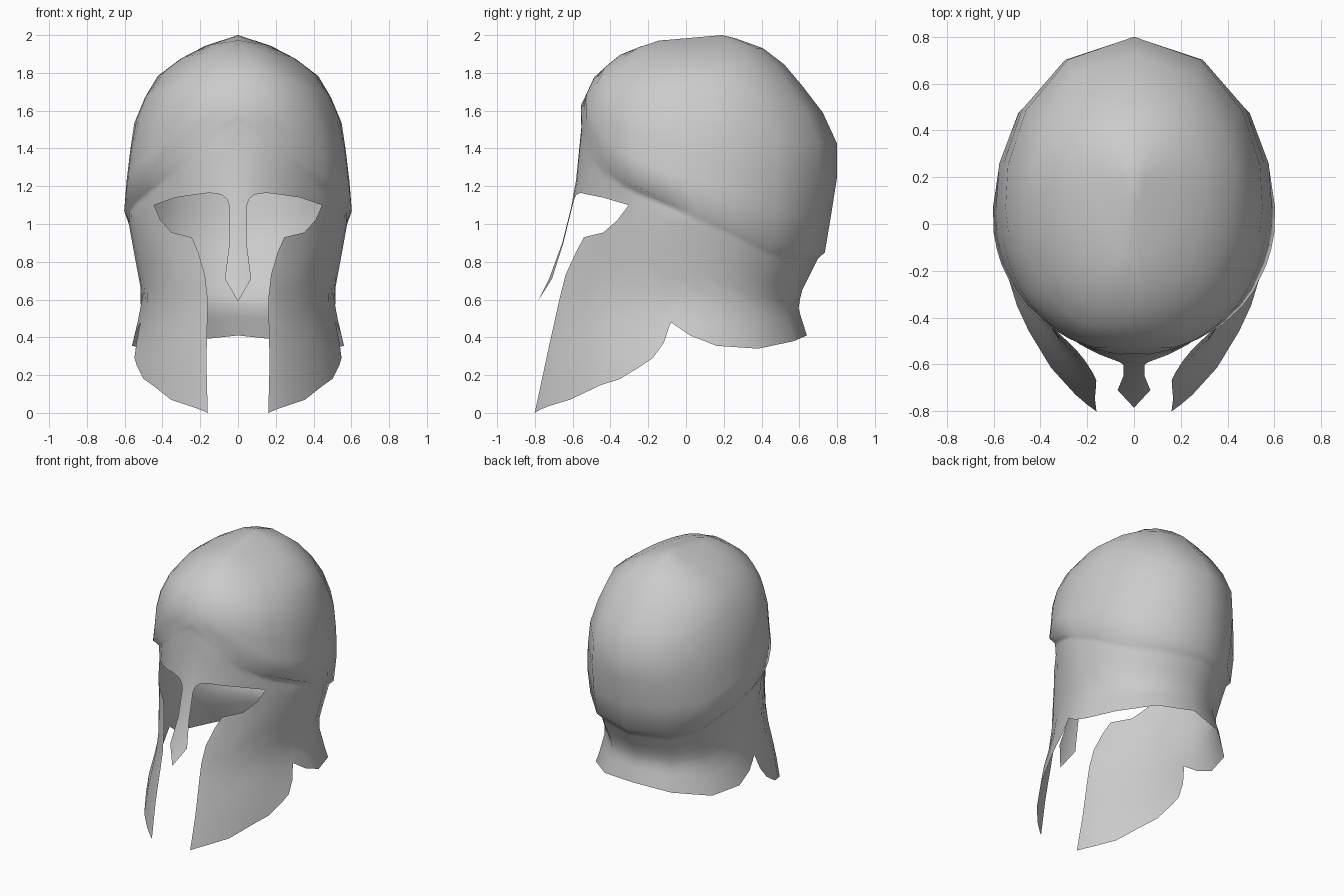
import bpy
import bmesh
from math import sin, cos, asin, degrees, radians, pi

if "Cube" in bpy.data.objects:
    bpy.data.objects.remove(bpy.data.objects["Cube"], do_unlink=True)


def lookup(table, value):
    """Linear interpolation through sorted (key, value) pairs."""
    if value <= table[0][0]:
        return table[0][1]
    for (k0, v0), (k1, v1) in zip(table, table[1:]):
        if value <= k1:
            return v0 + (v1 - v0) * (value - k0) / (k1 - k0)
    return table[-1][1]


# Horizontal section of each surface, by height
dome = dict(
    front=[(1.2, -.55), (1.42, -.545), (1.62, -.56), (1.79, -.48), (1.91, -.33), (1.97, -.15), (2, .19)],
    back=[(.85, .735), (.9, .745), (1.25, .8), (1.43, .8), (1.62, .71), (1.88, .49), (1.96, .36), (2, .19)],
    width=[(.85, .585), (1.1, .605), (1.52, .555), (1.76, .455), (1.92, .245), (2, 0)],
    centre=[(1.6, .07), (2, .19)],
    power=[(1, 2.3), (2, 2.2)])
guard = dict(
    front=[(0, -.855), (.4, -.78), (.6, -.74), (.73, -.71), (.9, -.655), (1.1, -.605), (1.2, -.585), (1.55, -.55)],
    back=[(.34, .66), (.41, .64), (.55, .595), (.64, .61), (.89, .735), (1.2, .78)],
    width=[(0, .63), (.29, .59), (.41, .55), (.6, .505), (.9, .56), (1.04, .585), (1.3, .57), (1.55, .545)],
    centre=[(0, .07), (2, .07)],
    power=[(1.1, 1.7), (1.5, 2.1)])

# Height of the raised crease around the head, by angle from the front
crease_line = [(0, 1.555), (31, 1.36), (53, 1.23), (90, 1.07), (127, .88), (140, .855), (180, .85)]


def surface(section, angle, z):
    """Point on a section; the angle runs from front (0) to back (180)."""
    front, back, width, centre, power = (
        lookup(section[k], z) for k in ("front", "back", "width", "centre", "power"))
    a = radians(angle)
    e = 2 / power if angle < 90 else 1
    x = width * max(sin(a), 0) ** e
    reach = abs(cos(a)) ** e
    y = centre + reach * ((front if angle < 90 else back) - centre)
    return (0 if x < 1e-5 else x, y, z)


def at_x(x, z):
    """Angle and height of a front point of the guard given by its x."""
    ratio = x / lookup(guard["width"], z)
    return degrees(asin(ratio ** (lookup(guard["power"], z) / 2))), z


def between(start, end, steps):
    """Guard points from one (angle, height) to another."""
    return [surface(guard, *(s + (e - s) * i / steps for s, e in zip(start, end)))
            for i in range(steps + 1)]


def sheet(bm, columns):
    """Quads between neighbouring columns of points."""
    grid = [[bm.verts.new(p) for p in column] for column in columns]
    for left, right in zip(grid, grid[1:]):
        for j in range(len(left) - 1):
            bm.faces.new((left[j], left[j + 1], right[j + 1], right[j]))


# Outlines: eye opening, side of the face, lower rim
eye_top = [at_x(*p) for p in [(0, 1.09), (.045, 1.09), (.058, 1.13), (.085, 1.155),
                              (.15, 1.165), (.23, 1.155), (.33, 1.14), (.445, 1.1)]]
eye_bottom = [at_x(*p) for p in [(.175, .73), (.21, .85), (.245, .93), (.35, .955), (.41, 1.02), (.445, 1.1)]]
cheek_rim = [at_x(*p) for p in [(.16, 0), (.2, .017), (.25, .035), (.355, .07), (.45, .145), (.5, .18)]]
side = [(58, 1.08), (70, 1.03), (76, 1), (82, .97), (90, .93), (105, .86), (125, .76), (150, .7), (180, .7)]
side_rim = [(66, .25), (70, .29), (74, .37), (76.5, .48), (85, .41), (99, .355), (122, .34), (150, .38), (180, .41)]
brow_angles = [0, 5, 8, 11, 18, 27, 38, 50]
angles = brow_angles + [a for a, z in side]

bm = bmesh.new()

# Skull dome, from the crease up to the crown
ROWS = 9
dome_columns = []
for a in angles:
    low = lookup(crease_line, a)
    dome_columns.append([surface(dome, a, low + (2 - low) * cos(pi / 2 * j / ROWS)) for j in range(ROWS + 1)])
sheet(bm, dome_columns)

# Brow and temple band, stepping in just under the crease
band = []
for a, end in zip(angles, eye_top + side):
    z = lookup(crease_line, a)
    band.append([surface(dome, a, z)] + between((a, z - .035), end, 3))
sheet(bm, band)

# Cheek guards and neck guard
sheet(bm, [between(top, rim, 6) for top, rim in
           zip(eye_bottom + side, cheek_rim + side_rim)])

# Nose guard, bending forward to a point
nose = [[], []]
for half, z, push in [(.045, 1.09, 0), (.045, .9, 0), (.07, .71, .01), (0, .59, .043)]:
    for column, x in zip(nose, (0, half)):
        px, py, pz = surface(guard, *at_x(x, z))
        column.append((px, py - push, pz))
sheet(bm, nose)

bmesh.ops.remove_doubles(bm, verts=bm.verts, dist=.0005)
mesh = bpy.data.meshes.new("helmet_shell")
bm.to_mesh(mesh)
bm.free()
for face in mesh.polygons:
    face.use_smooth = True

shell = bpy.data.objects.new("helmet_shell", mesh)
bpy.context.collection.objects.link(shell)
mirror = shell.modifiers.new("mirror", "MIRROR")
mirror.use_clip = True

# Plain grey metal
grey = bpy.data.materials.new("light_grey")
grey.use_nodes = True
colour = (.6, .6, .6, 1)
grey.diffuse_color = colour
grey.node_tree.nodes["Principled BSDF"].inputs["Base Color"].default_value = colour
mesh.materials.append(grey)
